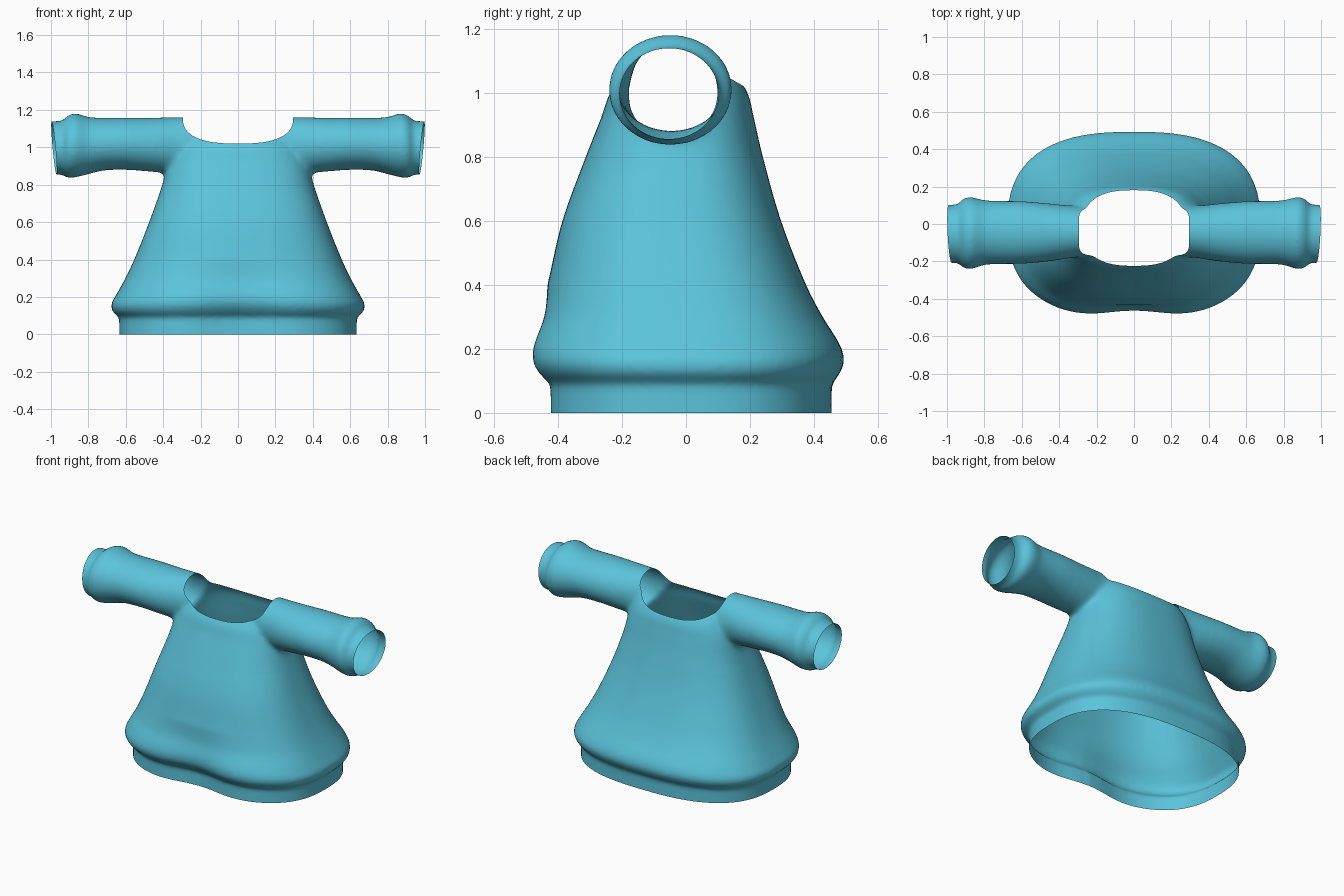
import bpy, bmesh, math
from mathutils import Vector

if "Cube" in bpy.data.objects:
    bpy.data.objects.remove(bpy.data.objects["Cube"])


def resample(rows, step):
    """Smooth Hermite interpolation of stations; first column is the parameter."""
    def slope(i):
        a, b = rows[max(i - 1, 0)], rows[min(i + 1, len(rows) - 1)]
        return [(q - p) / (b[0] - a[0]) for p, q in zip(a, b)]
    out = []
    for i in range(len(rows) - 1):
        p, q, h = rows[i], rows[i + 1], rows[i + 1][0] - rows[i][0]
        m, k = slope(i), slope(i + 1)
        n = max(1, math.ceil(h / step))
        for j in range(n):
            t = j / n
            a, b = 2*t**3 - 3*t*t + 1, 3*t*t - 2*t**3
            c, d = (t**3 - 2*t*t + t) * h, (t**3 - t*t) * h
            out.append([a*p[w] + b*q[w] + c*m[w] + d*k[w] for w in range(len(p))])
    return out + [list(rows[-1])]


def loft(bm, rings):
    loops = [[bm.verts.new(p) for p in r] for r in rings]
    n = len(loops[0])
    for a, b in zip(loops, loops[1:]):
        for i in range(n):
            bm.faces.new((a[i], a[(i+1) % n], b[(i+1) % n], b[i]))
    bm.faces.new(loops[0])
    bm.faces.new(loops[-1])


def curve_pow(v, n):
    return math.copysign(abs(v) ** (2 / n), v)


def make_object(name, bm):
    me = bpy.data.meshes.new(name)
    bm.to_mesh(me)
    bm.free()
    ob = bpy.data.objects.new(name, me)
    bpy.context.collection.objects.link(ob)
    return ob


def bake(ob):
    dg = bpy.context.evaluated_depsgraph_get()
    me = bpy.data.meshes.new_from_object(ob.evaluated_get(dg))
    ob.modifiers.clear()
    ob.data = me


ANG = [2 * math.pi * i / 96 for i in range(96)]

# torso stations: height, half width, front y, back y
TORSO = [(-.06, .635, -.455, .455), (.075, .635, -.455, .455), (.09, .637, -.457, .457),
         (.12, .668, -.485, .478), (.16, .677, -.505, .494), (.21, .652, -.5, .482),
         (.3, .602, -.46, .427), (.4, .555, -.433, .375), (.6, .475, -.386, .297),
         (.8, .405, -.313, .24), (.93, .37, -.262, .21), (1.0, .34, -.237, .192),
         (1.06, .31, -.19, .15), (1.12, .24, -.12, .08)]
# sleeve stations: x, front y, back y, low z, high z
SLEEVE = [(.1, -.17, .09, .87, 1.16), (.3, -.178, .095, .86, 1.162), (.45, -.2, .11, .868, 1.159),
          (.6, -.212, .121, .88, 1.158), (.72, -.214, .123, .876, 1.157), (.8, -.219, .127, .857, 1.162),
          (.87, -.24, .143, .84, 1.181), (.91, -.235, .136, .838, 1.168), (.935, -.213, .112, .85, 1.146),
          (.96, -.208, .103, .855, 1.14), (1.06, -.208, .103, .855, 1.14)]

bm = bmesh.new()
# torso, with a shallow dent at the front of the hem
rings = []
for z, a, yf, yb in resample(TORSO, .02):
    dent = .06 * max(0, min(1, 1 - (z - .1) / .3))
    ring = []
    for t in ANG:
        x, s = a * curve_pow(math.cos(t), 2.6), curve_pow(math.sin(t), 2.6)
        y = (yf + yb) / 2 + (yb - yf) / 2 * s
        if s < 0:
            y -= dent * s * math.exp(-(x / .22) ** 2)
        ring.append((x, y, z))
    rings.append(ring)
loft(bm, rings)
# sleeves
for side in (-1, 1):
    loft(bm, [[(side * x, (yf + yb) / 2 + (yb - yf) / 2 * math.cos(t),
                (lo + hi) / 2 + (hi - lo) / 2 * math.sin(t)) for t in ANG]
              for x, yf, yb, lo, hi in resample(SLEEVE, .02)])
bmesh.ops.recalc_face_normals(bm, faces=bm.faces)
shirt = make_object("shirt", bm)

# fuse torso and sleeves into one skin
mod = shirt.modifiers.new("fuse", 'REMESH')
mod.mode = 'VOXEL'
mod.voxel_size = .011
bake(shirt)

# soften the armholes, lightly smooth the rest
bm = bmesh.new()
bm.from_mesh(shirt.data)
for lo, hi, count in ((0, 2, 3), (.27, .56, 6), (.31, .5, 8)):
    area = [v for v in bm.verts if lo <= abs(v.co.x) < hi and (lo == 0 or v.co.z > .74)]
    for _ in range(count):
        bmesh.ops.smooth_vert(bm, verts=area, factor=.5, use_axis_x=True, use_axis_y=True, use_axis_z=True)
bm.to_mesh(shirt.data)
bm.free()

teal = bpy.data.materials.new("teal_cloth")
teal.diffuse_color = (.105, .55, .71, 1)
teal.use_nodes = True
teal.node_tree.nodes["Principled BSDF"].inputs["Base Color"].default_value = teal.diffuse_color
cut_mat = bpy.data.materials.new("cut_marker")
shirt.data.materials.clear()
shirt.data.materials.append(teal)

# neckline cutter: a U shape pushed through from front to back
bm = bmesh.new()
prof = []
for i in range(49):
    t = math.pi * i / 48
    prof.append((-.295 * curve_pow(math.cos(t), 2.6), 1.16 - .14 * curve_pow(math.sin(t), 2.6)))
prof = [(-.295, 1.4)] + prof + [(.295, 1.4)]
loft(bm, [[(x, y, z) for x, z in prof] for y in (-.7, .7)])
bmesh.ops.recalc_face_normals(bm, faces=bm.faces)
cutter = make_object("neck_cutter", bm)
cutter.data.materials.append(cut_mat)
cutter.hide_render = True
mod = shirt.modifiers.new("neck", 'BOOLEAN')
mod.operation = 'DIFFERENCE'
mod.solver = 'EXACT'
mod.material_mode = 'TRANSFER'
mod.object = cutter
bake(shirt)
bpy.data.objects.remove(cutter)

# open the neck, hem and cuffs
cut_index = [i for i, m in enumerate(shirt.data.materials) if m == cut_mat]
bm = bmesh.new()
bm.from_mesh(shirt.data)
bmesh.ops.delete(bm, geom=[f for f in bm.faces if f.material_index in cut_index], context='FACES')
planes = [((0, 0, 0), (0, 0, -1))]
planes += [((s * .984, -.05, 1), (s, -.05, -.09)) for s in (-1, 1)]
for co, no in planes:
    bmesh.ops.bisect_plane(bm, geom=bm.verts[:] + bm.edges[:] + bm.faces[:], dist=1e-5,
                           plane_co=Vector(co), plane_no=Vector(no).normalized(), clear_outer=True)
for f in bm.faces:
    f.smooth = True
    f.material_index = 0
bm.to_mesh(shirt.data)
bm.free()
shirt.data.materials.clear()
shirt.data.materials.append(teal)
bpy.data.materials.remove(cut_mat)
